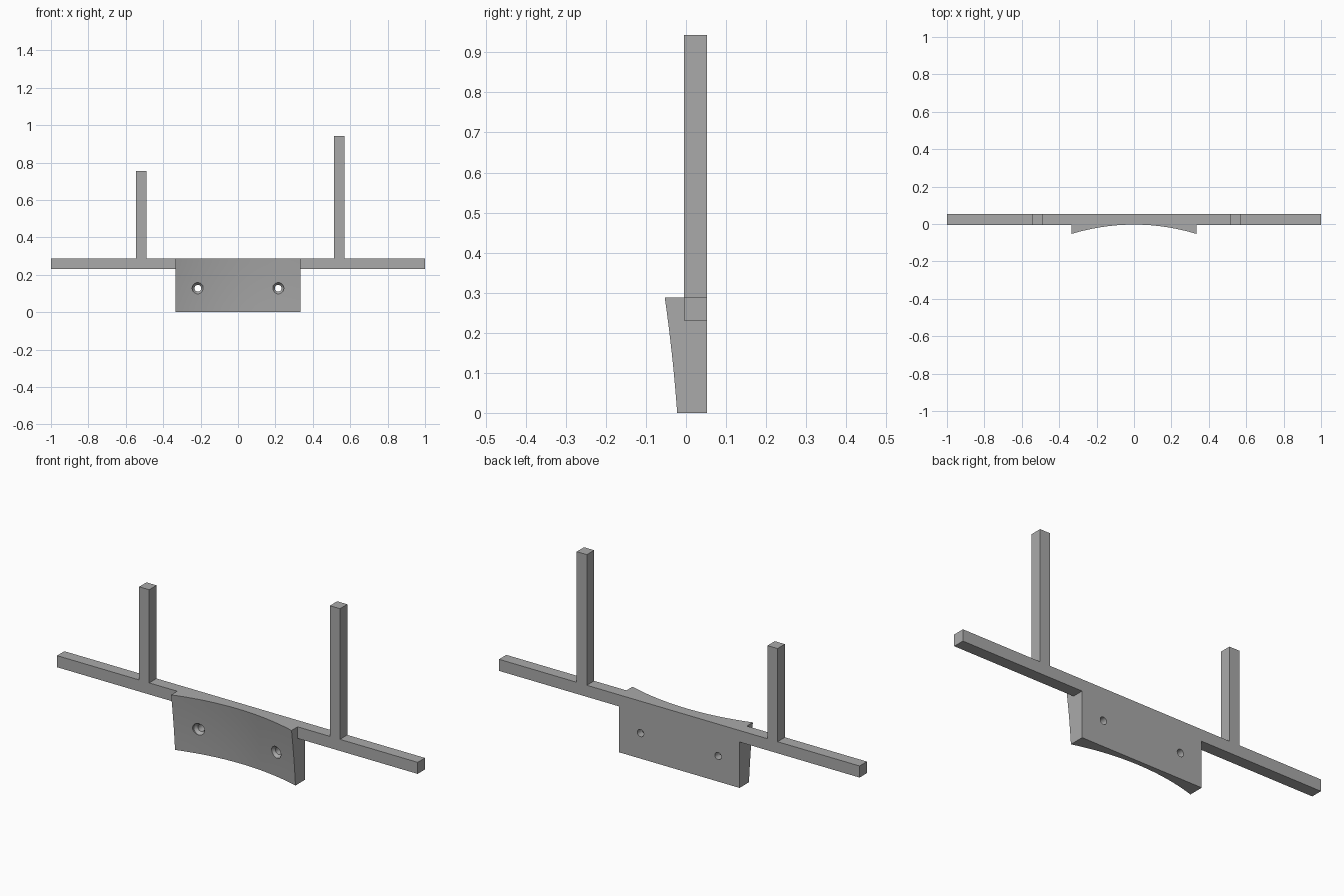
import bpy, bmesh, math
from mathutils import Matrix

if "Cube" in bpy.data.objects:
    bpy.data.objects.remove(bpy.data.objects["Cube"])

grey = bpy.data.materials.new("plain_grey")
grey.use_nodes = True
colour = (0.4, 0.4, 0.4, 1)
grey.diffuse_color = colour
grey.node_tree.nodes["Principled BSDF"].inputs["Base Color"].default_value = colour

BACK, FRONT = 0.053, -0.005
BAR_LOW, TOP = 0.23, 0.288
HALF = 0.334


def finish(name, bm):
    bmesh.ops.recalc_face_normals(bm, faces=bm.faces)
    mesh = bpy.data.meshes.new(name)
    bm.to_mesh(mesh)
    bm.free()
    mesh.materials.append(grey)
    obj = bpy.data.objects.new(name, mesh)
    bpy.context.collection.objects.link(obj)
    return obj


def box(name, x0, x1, z0, z1):
    bm = bmesh.new()
    size = Matrix.Diagonal((x1 - x0, BACK - FRONT, z1 - z0, 1))
    place = Matrix.Translation(((x0 + x1) / 2, (FRONT + BACK) / 2, (z0 + z1) / 2))
    bmesh.ops.create_cube(bm, size=1, matrix=place @ size)
    return finish(name, bm)


# Cross bar arms and the two uprights of different height
box("right_arm", -1, -HALF, BAR_LOW, TOP)
box("left_arm", HALF, 1, BAR_LOW, TOP)
box("right_post", -0.545, -0.489, TOP, 0.755)
box("left_post", 0.513, 0.569, TOP, 0.943)


# Mounting plate with a hollow front that leans back towards the bottom
def front_y(x, z):
    t = 1 - z / TOP
    return -0.003 - 0.05 * (x / HALF) ** 2 + 0.0415 * t - 0.0105 * t * t


bm = bmesh.new()
COLS, ROWS = 32, 8
grid = []
for j in range(ROWS + 1):
    z = TOP * j / ROWS
    row = []
    for i in range(COLS + 1):
        x = HALF * (2 * i / COLS - 1)
        row.append(bm.verts.new((x, front_y(x, z), z)))
    grid.append(row)
for low, high in zip(grid, grid[1:]):
    for i in range(COLS):
        bm.faces.new((low[i], low[i + 1], high[i + 1], high[i]))
low_l, low_r, top_r, top_l = [bm.verts.new((x, BACK, z)) for x, z in
                              ((-HALF, 0), (HALF, 0), (HALF, TOP), (-HALF, TOP))]
bm.faces.new((low_l, low_r, top_r, top_l))
bm.faces.new(grid[0] + [low_r, low_l])
bm.faces.new(grid[-1] + [top_r, top_l])
bm.faces.new([row[0] for row in grid] + [top_l, low_l])
bm.faces.new([row[-1] for row in grid] + [top_r, low_r])
plate = finish("mounting_plate", bm)


# Countersunk screw holes, turned from a stepped profile
def hole_cutter(name, x, z):
    bm = bmesh.new()
    sides = 32
    rings = []
    for y, r in ((-0.1, 0.03), (0.0, 0.03), (0.015, 0.018), (0.1, 0.018)):
        rings.append([bm.verts.new((x + r * math.cos(a), y, z + r * math.sin(a)))
                      for a in (math.tau * k / sides for k in range(sides))])
    for a, b in zip(rings, rings[1:]):
        for k in range(sides):
            n = (k + 1) % sides
            bm.faces.new((a[k], a[n], b[n], b[k]))
    bm.faces.new(rings[0])
    bm.faces.new(rings[-1])
    return finish(name, bm)


for side, x in (("right", -0.215), ("left", 0.215)):
    cutter = hole_cutter(side + "_hole_cutter", x, 0.128)
    cut = plate.modifiers.new(side + "_hole", "BOOLEAN")
    cut.operation = "DIFFERENCE"
    cut.solver = "EXACT"
    cut.object = cutter
    bpy.context.view_layer.objects.active = plate
    bpy.ops.object.modifier_apply(modifier=cut.name)
    bpy.data.objects.remove(cutter)

bpy.ops.object.select_all(action="DESELECT")
plate.select_set(True)
bpy.context.view_layer.objects.active = plate
bpy.ops.object.shade_smooth_by_angle(angle=math.radians(30))
